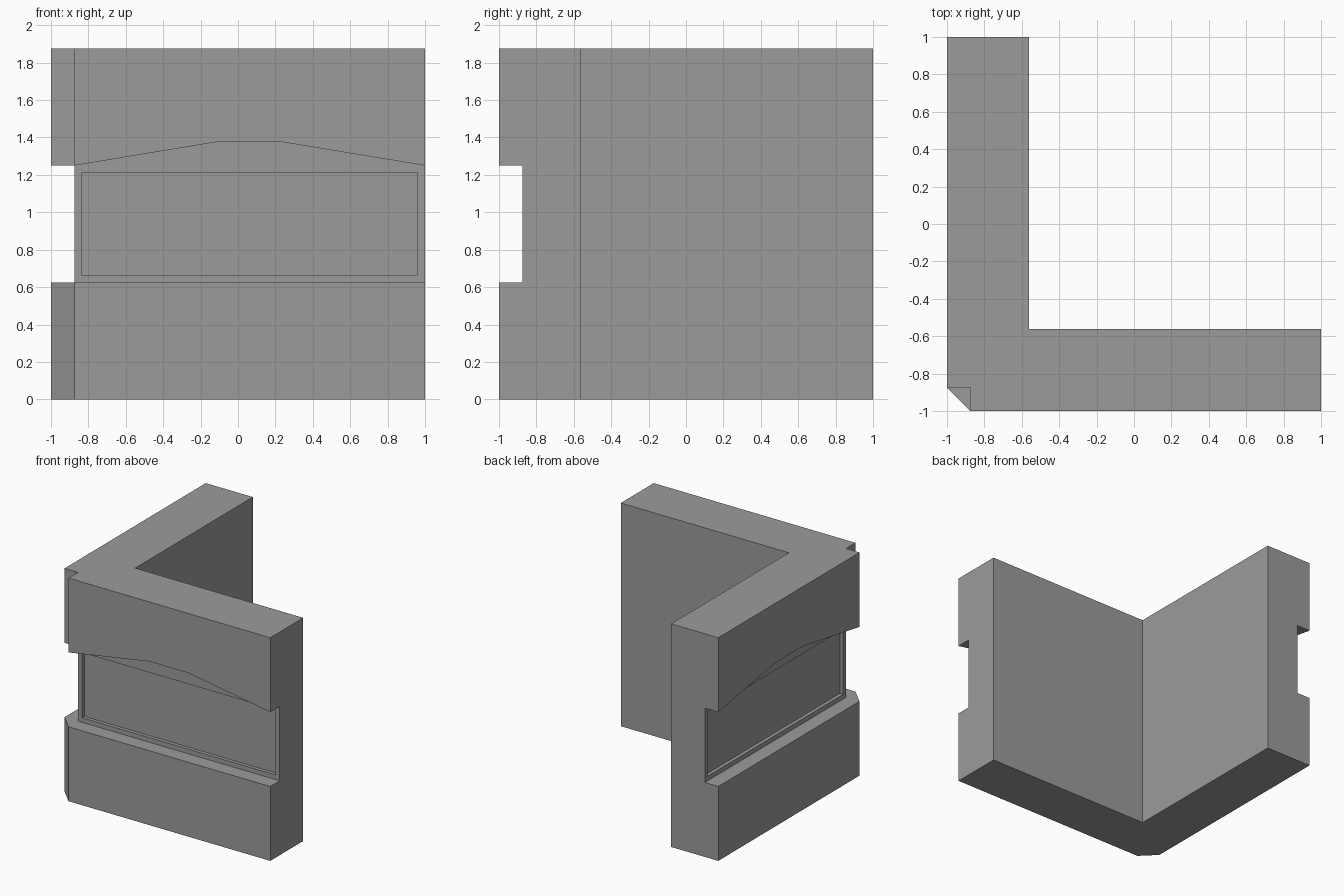
import bpy, bmesh
from mathutils import Vector

if "Cube" in bpy.data.objects:
    bpy.data.objects.remove(bpy.data.objects["Cube"])

HEIGHT = 1.875


def prism(name, outline, axis, start, end):
    """Extrude a 2D outline along z (xy outline), y (xz outline) or x (yz outline)."""
    place = {
        'z': lambda a, b, t: Vector((a, b, t)),
        'y': lambda a, b, t: Vector((a, t, b)),
        'x': lambda a, b, t: Vector((t, a, b)),
    }[axis]
    bm = bmesh.new()
    face = bm.faces.new([bm.verts.new(place(a, b, start)) for a, b in outline])
    ext = bmesh.ops.extrude_face_region(bm, geom=[face], use_keep_orig=True)
    moved = [v for v in ext['geom'] if isinstance(v, bmesh.types.BMVert)]
    bmesh.ops.translate(bm, verts=moved, vec=place(0, 0, end - start))
    bmesh.ops.recalc_face_normals(bm, faces=bm.faces)
    mesh = bpy.data.meshes.new(name)
    bm.to_mesh(mesh)
    bm.free()
    obj = bpy.data.objects.new(name, mesh)
    bpy.context.collection.objects.link(obj)
    return obj


def carve(target, cutter):
    """Subtract the cutter and discard it."""
    cutter.hide_render = True
    mod = target.modifiers.new("carve", 'BOOLEAN')
    mod.operation = 'DIFFERENCE'
    mod.solver = 'EXACT'
    mod.object = cutter
    bpy.context.view_layer.objects.active = target
    bpy.ops.object.modifier_apply(modifier=mod.name)
    bpy.data.objects.remove(cutter)


def rect(a0, b0, a1, b1):
    return [(a0, b0), (a1, b0), (a1, b1), (a0, b1)]


# L-shaped corner wall in dark grey
wall = prism("corner_wall", [(-1, -1), (1, -1), (1, -0.5625), (-0.5625, -0.5625),
                             (-0.5625, 1), (-1, 1)], 'z', 0, HEIGHT)
stone = bpy.data.materials.new("dark_grey")
stone.diffuse_color = (0.33, 0.33, 0.33, 1)
stone.use_nodes = True
stone.node_tree.nodes["Principled BSDF"].inputs["Base Color"].default_value = stone.diffuse_color
wall.data.materials.append(stone)

# Chamfered corner on the base, square notch above it
carve(wall, prism("corner_chamfer", [(-1.2, -0.675), (-1.2, -1.2), (-0.675, -1.2)],
                  'z', -0.1, 0.625))
carve(wall, prism("corner_notch", rect(-1.2, -1.2, -0.875, -0.875), 'z', 0.625, 2.0))

# Arched niche and sunken panel on both outer faces
niche = [(-1.2, 0.625), (1.1, 0.625), (1.1, 1.25), (1, 1.25), (0.24, 1.375),
         (-0.12, 1.375), (-0.875, 1.25), (-1.2, 1.25)]
for axis in 'yx':
    carve(wall, prism("arched_niche", niche, axis, -1.2, -0.875))
for axis in 'yx':
    carve(wall, prism("sunken_panel", rect(-0.836, 0.664, 0.961, 1.211),
                      axis, -0.95, -0.845))
# Cut faces share the wall's material
for poly in wall.data.polygons:
    poly.material_index = 0
